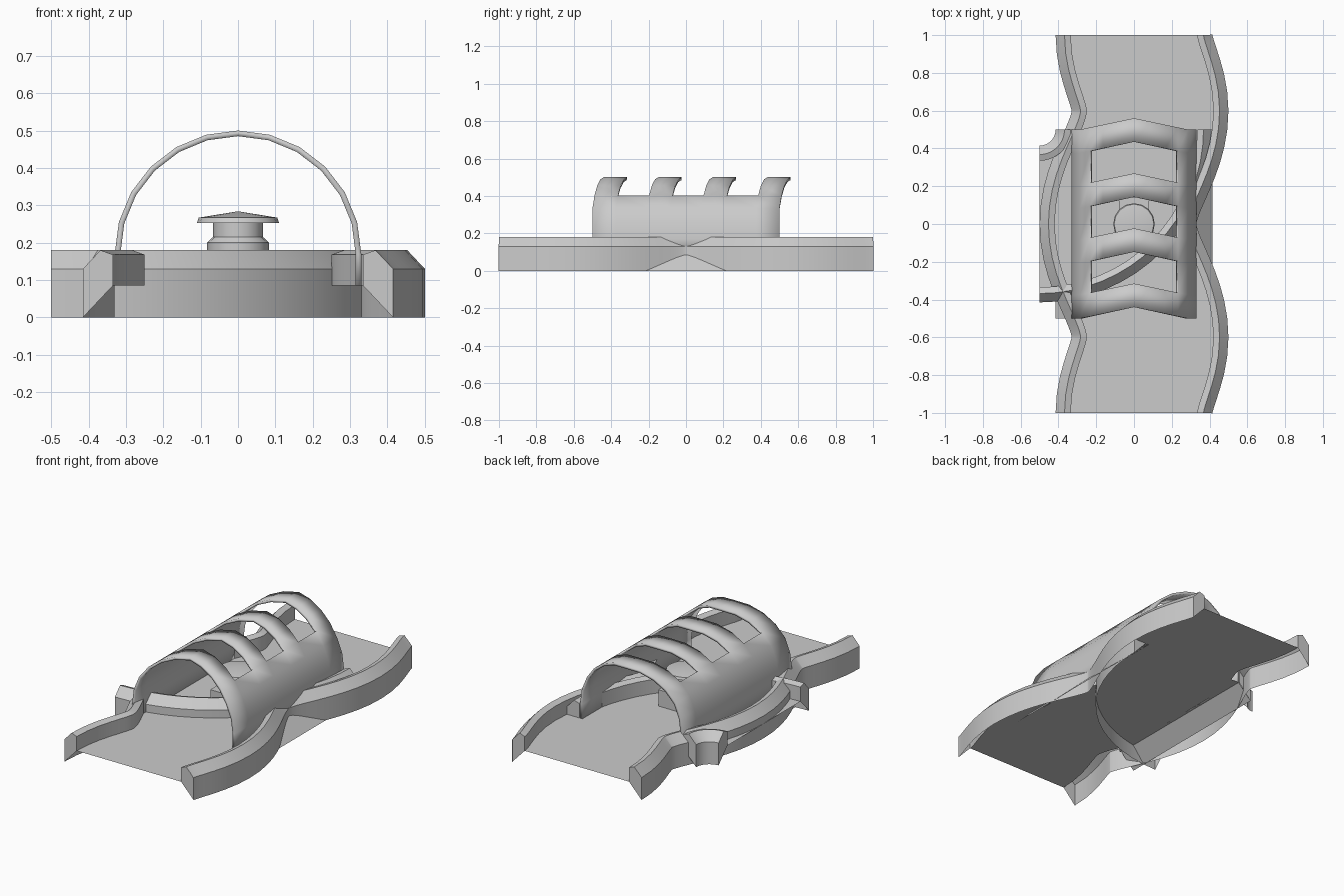
import bpy, bmesh, math

if "Cube" in bpy.data.objects:
    bpy.data.objects.remove(bpy.data.objects["Cube"])


def finish(name, bm, angle=30):
    bmesh.ops.recalc_face_normals(bm, faces=bm.faces)
    me = bpy.data.meshes.new(name)
    bm.to_mesh(me)
    bm.free()
    ob = bpy.data.objects.new(name, me)
    bpy.context.collection.objects.link(ob)
    bpy.ops.object.select_all(action='DESELECT')
    ob.select_set(True)
    bpy.context.view_layer.objects.active = ob
    bpy.ops.object.shade_smooth_by_angle(angle=math.radians(angle))
    return ob


# Road cross-section: kerb, floor, mirrored kerb
KERB = [(-.415, 0), (-.415, .13), (-.368, .18), (-.335, .168), (-.335, .085)]
SECTION = KERB + [(-d, z) for d, z in reversed(KERB)]


def road(name, path):
    """path: list of (point, sideways direction)"""
    bm = bmesh.new()
    rows = [[bm.verts.new((p[0] + n[0] * d, p[1] + n[1] * d, z)) for d, z in SECTION]
            for p, n in path]
    for a, b in zip(rows, rows[1:]):
        for i in range(len(a) - 1):
            bm.faces.new((a[i], a[i + 1], b[i + 1], b[i]))
    for row in (rows[0], rows[-1]):      # kerb end caps
        bm.faces.new(row[:5])
        bm.faces.new(row[5:])
    finish(name, bm)


# Wavy road along y
def wave(y):
    a, s = abs(y), math.copysign(1, y)
    if a < .6:
        t = math.pi * a / .6
        return -.085 * math.cos(t), s * .085 * math.sin(t) * math.pi / .6
    t = math.pi * (a - .6) / .4
    return .0425 + .0425 * math.cos(t), -s * .0425 * math.sin(t) * math.pi / .4


path = []
for i in range(41):
    y = -1 + i / 20
    x, slope = wave(y)
    k = math.hypot(1, slope)
    path.append(((x, y), (1 / k, -slope / k)))
road("wavy_road", path)

# Quarter-turn road crossing under the tunnel
path = []
for i in range(17):
    a = -math.pi / 2 + math.pi / 2 * i / 16
    c, s = math.cos(a), math.sin(a)
    path.append(((-.5 + .5 * c, .5 + .5 * s), (c, s)))
road("corner_road", path)

# Tunnel shell with chevron edges and three roof windows
R, ZC = .33, .17
arch = [(-R, .085)]
arch += [(-R * math.cos(math.pi * i / 12), ZC + R * math.sin(math.pi * i / 12)) for i in range(13)]
arch += [(R, .085)]
ys = [-.5, -.375, -.208, -.083, .083, .208, .375, .5]
bm = bmesh.new()
rows = [[bm.verts.new((x, y + (.06 * max(0, 1 - abs(x) / .286) if z > ZC + .1 else 0), z))
         for x, z in arch] for y in ys]
for j in range(len(ys) - 1):
    for i in range(len(arch) - 1):
        if j % 2 and 4 <= i <= 9:
            continue
        bm.faces.new((rows[j][i], rows[j + 1][i], rows[j + 1][i + 1], rows[j][i + 1]))
tunnel = finish("tunnel", bm)
# make the shell normals point outward, then thicken inward
me = tunnel.data
if sum(p.normal.dot((p.center.x, 0, p.center.z - ZC)) for p in me.polygons) < 0:
    me.flip_normals()
mod = tunnel.modifiers.new("thickness", 'SOLIDIFY')
mod.thickness = .015
mod.offset = -1
# the solidify must precede the smoothing
tunnel.modifiers.move(len(tunnel.modifiers) - 1, 0)

# Sloped skirts at both tunnel feet
for side, label in ((-1, "left"), (1, "right")):
    bm = bmesh.new()
    q = [(.33, -.5, .085), (.415, -.5, 0), (.415, .5, 0), (.33, .5, .085)]
    bm.faces.new([bm.verts.new((side * x, y, z)) for x, y, z in q])
    finish("tunnel_skirt_" + label, bm)

# Button: turned post with a shallow conical cap
profile = [(.083, .085), (.083, .2), (.067, .215), (.067, .253), (.11, .253), (.105, .267), (0, .284)]
N = 16
bm = bmesh.new()
rings = [[bm.verts.new((r * math.sin(2 * math.pi * k / N), r * math.cos(2 * math.pi * k / N), z))
          for k in range(N)] for r, z in profile[:-1]]
tip = bm.verts.new((0, 0, profile[-1][1]))
for a, b in zip(rings, rings[1:]):
    for k in range(N):
        bm.faces.new((a[k], a[(k + 1) % N], b[(k + 1) % N], b[k]))
for k in range(N):
    bm.faces.new((rings[-1][k], rings[-1][(k + 1) % N], tip))
finish("button", bm)

# Block the button stands on
bm = bmesh.new()
bmesh.ops.create_cube(bm, size=1)
for v in bm.verts:
    v.co = (v.co.x * .16, v.co.y * .28, .1325 + v.co.z * .095)
finish("button_base", bm)
